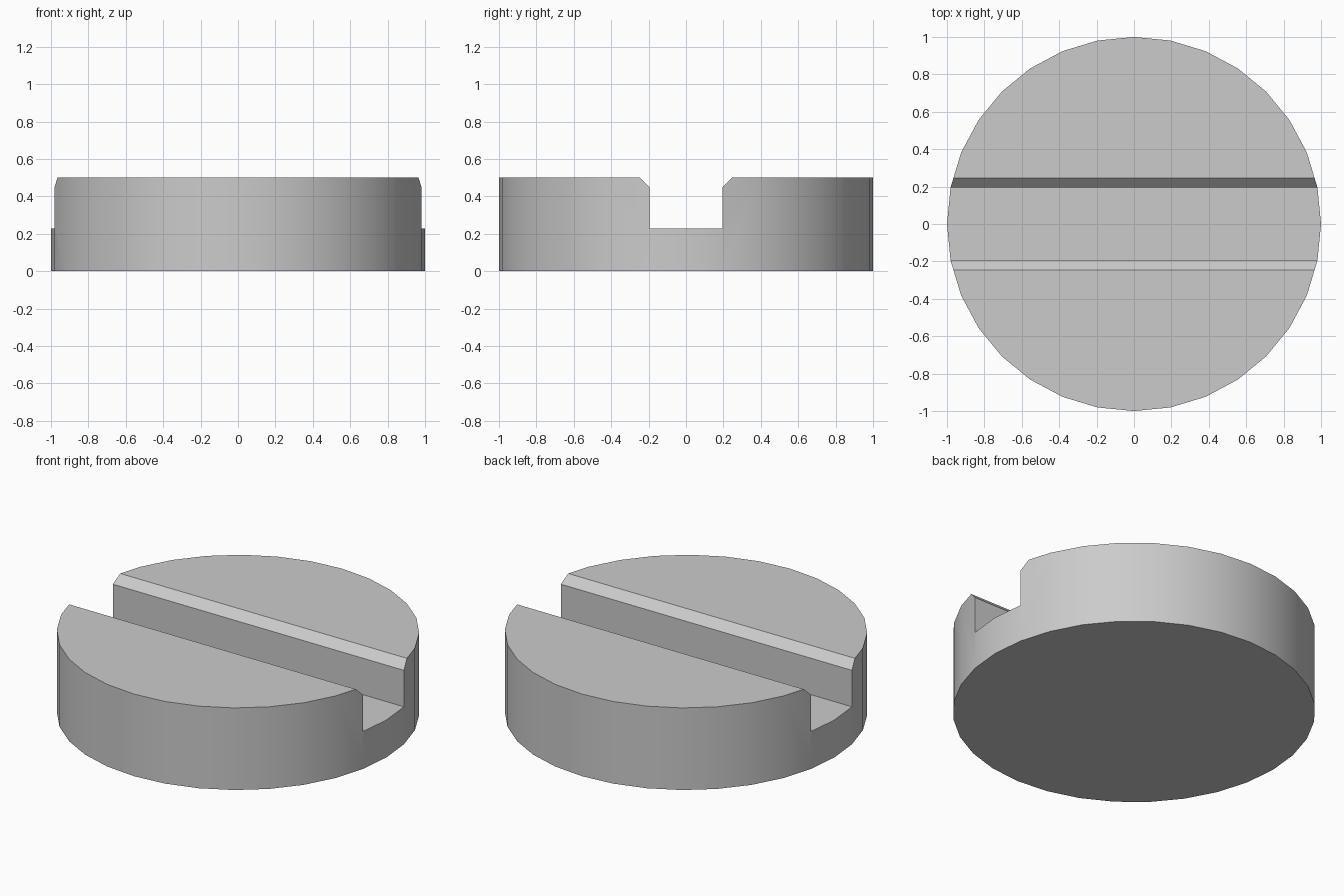
import bpy, bmesh, math

if "Cube" in bpy.data.objects:
    bpy.data.objects.remove(bpy.data.objects["Cube"])

# Slotted disc body
bpy.ops.mesh.primitive_cylinder_add(vertices=32, radius=1, depth=0.5, location=(0, 0, 0.25))
disc = bpy.context.object
disc.name = "slotted_disc"

# Slot cutter: profile in y-z with chamfered lips, extruded along x
half, floor, lip, top = 0.196, 0.228, 0.05, 0.5
right = [(half, floor), (half, top - lip), (half + lip, top), (half + lip, top + 0.2)]
profile = right + [(-y, z) for y, z in reversed(right)]
bm = bmesh.new()
face = bm.faces.new([bm.verts.new((-1.2, y, z)) for y, z in profile])
ext = bmesh.ops.extrude_face_region(bm, geom=[face])
bmesh.ops.translate(bm, vec=(2.4, 0, 0),
                    verts=[v for v in ext["geom"] if isinstance(v, bmesh.types.BMVert)])
bmesh.ops.recalc_face_normals(bm, faces=bm.faces)
mesh = bpy.data.meshes.new("slot_cutter")
bm.to_mesh(mesh)
bm.free()
cutter = bpy.data.objects.new("slot_cutter", mesh)
bpy.context.collection.objects.link(cutter)
cutter.hide_render = True

# Cut the slot, then remove the cutter
mod = disc.modifiers.new("slot", 'BOOLEAN')
mod.operation = 'DIFFERENCE'
mod.solver = 'EXACT'
mod.object = cutter
bpy.context.view_layer.objects.active = disc
bpy.ops.object.modifier_apply(modifier=mod.name)
bpy.data.objects.remove(cutter)

# Smooth rim, sharp slot and edges
disc.select_set(True)
bpy.ops.object.shade_smooth_by_angle(angle=math.radians(30))
